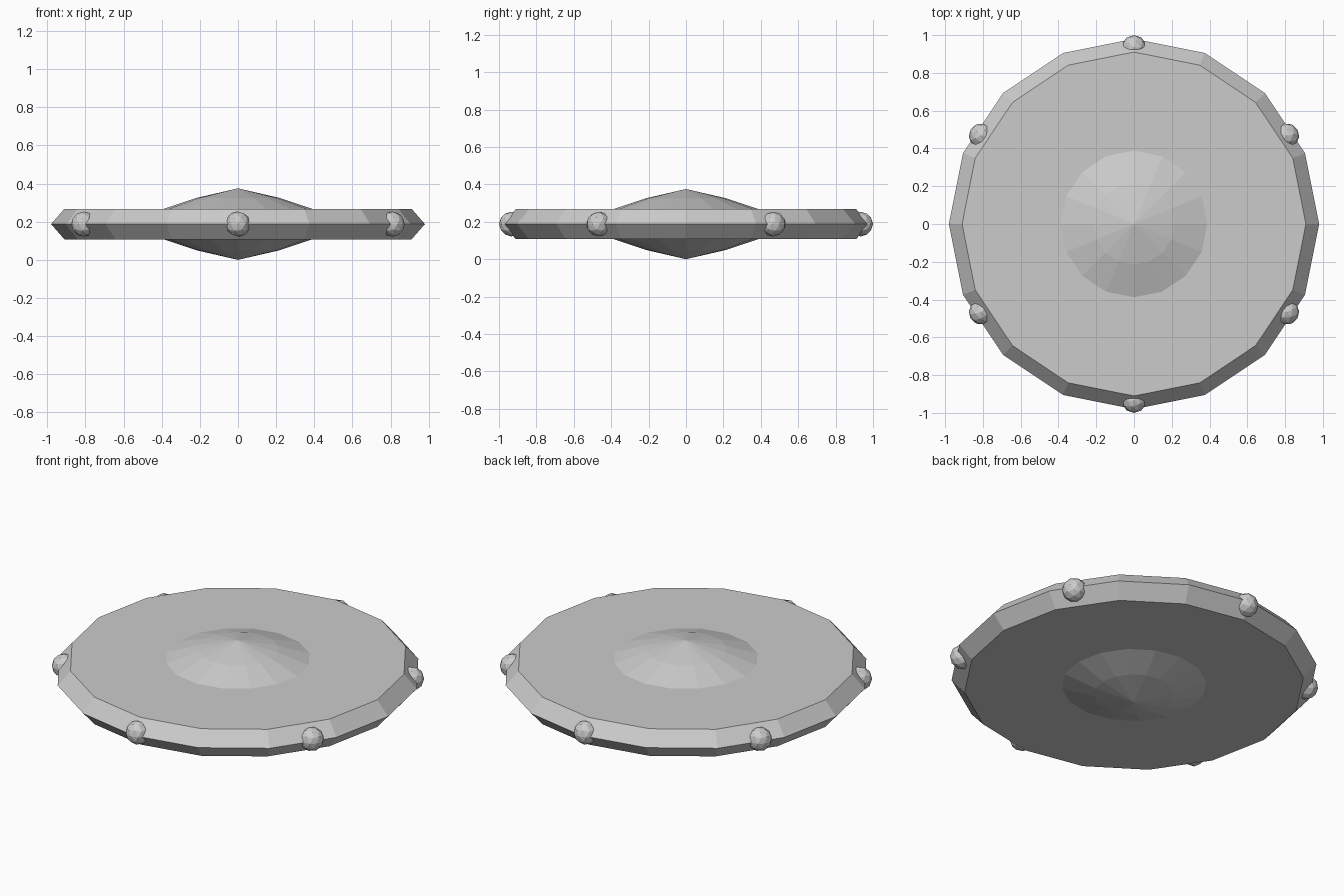
import bpy, bmesh, math

if "Cube" in bpy.data.objects:
    bpy.data.objects.remove(bpy.data.objects["Cube"])

MID = 0.1875   # height of the symmetry plane
SIDES = 16


def lathe(name, profile):
    """Spin (radius, height) points into a closed flat-shaded solid."""
    bm = bmesh.new()
    rings = []
    for r, z in profile:
        if r == 0:
            rings.append([bm.verts.new((0, 0, z))] * SIDES)
        else:
            rings.append([bm.verts.new((r * math.cos(2 * math.pi * i / SIDES),
                                        r * math.sin(2 * math.pi * i / SIDES), z))
                          for i in range(SIDES)])
    for low, high in zip(rings, rings[1:]):
        for i in range(SIDES):
            j = (i + 1) % SIDES
            bm.faces.new(list(dict.fromkeys((low[i], low[j], high[j], high[i]))))
    # flat caps where the profile does not reach the axis
    if profile[0][0] > 0:
        bm.faces.new(rings[0][::-1])
    if profile[-1][0] > 0:
        bm.faces.new(rings[-1])
    bmesh.ops.recalc_face_normals(bm, faces=bm.faces[:])
    mesh = bpy.data.meshes.new(name)
    bm.to_mesh(mesh)
    bm.free()
    obj = bpy.data.objects.new(name, mesh)
    obj.location.z = MID
    bpy.context.collection.objects.link(obj)
    return obj


# Round plate with a pointed rim
lathe("plate", [(0.91, -0.08), (0.98, 0), (0.91, 0.08)])

# Shallow pointed boss on both faces
lathe("centre_boss", [(0, -0.1875), (0.215, -0.138), (0.388, -0.08),
                      (0.388, 0.08), (0.215, 0.138), (0, 0.1875)])

# Six round studs on the rim
for k in range(6):
    a = math.radians(30 + 60 * k)
    bpy.ops.mesh.primitive_ico_sphere_add(
        subdivisions=2, radius=0.066,
        location=(0.934 * math.cos(a), 0.934 * math.sin(a), MID),
        rotation=(0, 0, a - math.pi / 2))
    bpy.context.object.name = f"rim_stud_{k + 1}"
